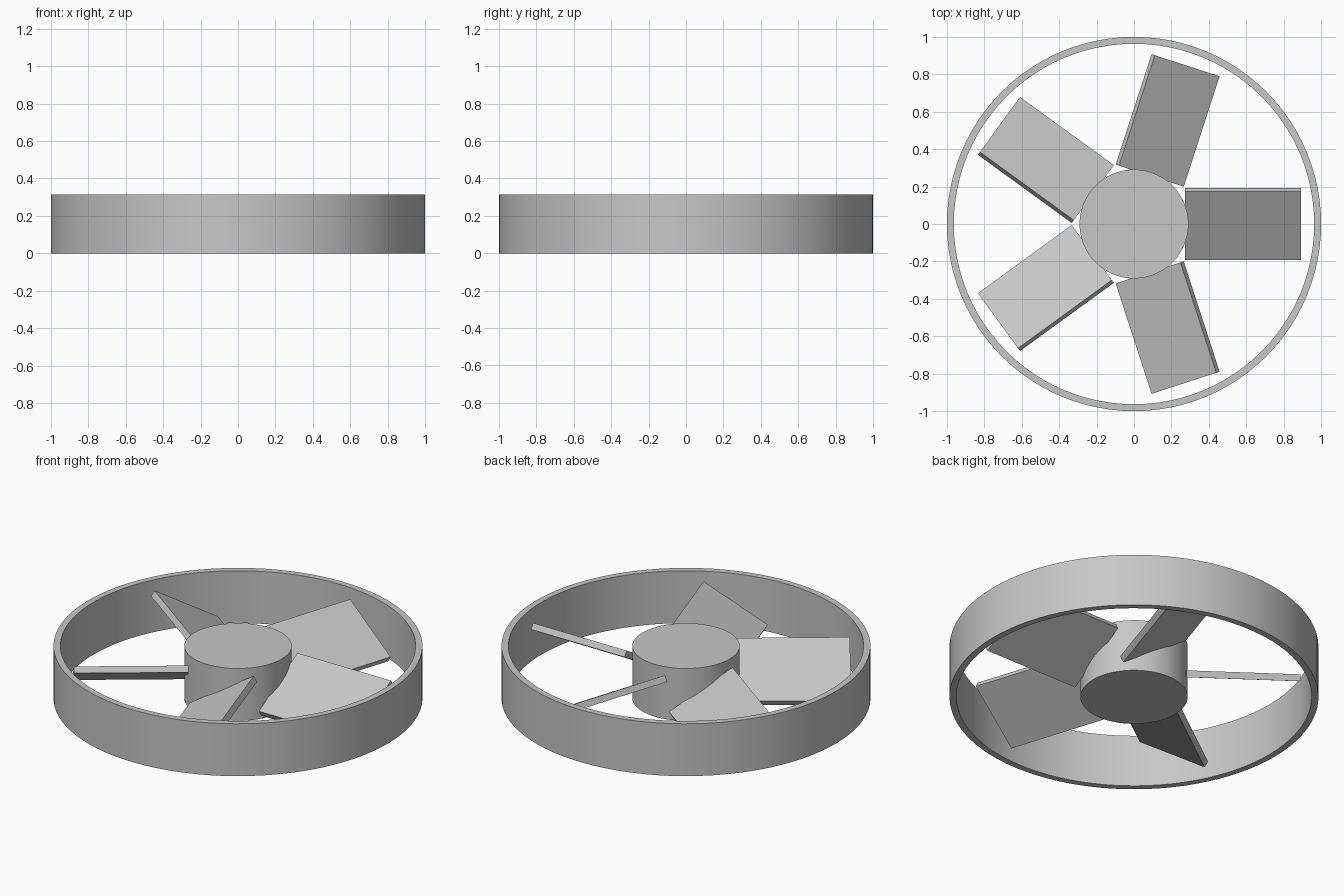
import bpy, bmesh, math
from mathutils import Matrix

cube = bpy.data.objects.get("Cube")
if cube:
    bpy.data.objects.remove(cube, do_unlink=True)

HEIGHT = 0.313
SEGMENTS = 96
BLADES = 5

grey = bpy.data.materials.new("plain_grey")
grey.use_nodes = True
grey.diffuse_color = (0.57, 0.57, 0.57, 1)
grey.node_tree.nodes["Principled BSDF"].inputs["Base Color"].default_value = grey.diffuse_color


def make_object(name, bm, smooth=False):
    bmesh.ops.recalc_face_normals(bm, faces=bm.faces)
    mesh = bpy.data.meshes.new(name)
    bm.to_mesh(mesh)
    bm.free()
    mesh.materials.append(grey)
    obj = bpy.data.objects.new(name, mesh)
    bpy.context.collection.objects.link(obj)
    if smooth:
        bpy.ops.object.select_all(action="DESELECT")
        obj.select_set(True)
        bpy.context.view_layer.objects.active = obj
        bpy.ops.object.shade_smooth_by_angle(angle=math.radians(30))
    return obj


# Outer ring: a rectangular section spun around the axis
bm = bmesh.new()
inner, outer = 0.963, 1.0
section = [bm.verts.new((r, 0, z)) for r, z in
           ((inner, 0), (outer, 0), (outer, HEIGHT), (inner, HEIGHT))]
edges = [bm.edges.new((section[i], section[(i + 1) % 4])) for i in range(4)]
bmesh.ops.spin(bm, geom=section + edges, cent=(0, 0, 0), axis=(0, 0, 1),
               angle=math.tau, steps=SEGMENTS, use_merge=True)
bmesh.ops.remove_doubles(bm, verts=bm.verts, dist=0.0001)
make_object("outer_ring", bm, smooth=True)

# Central hub
bm = bmesh.new()
bmesh.ops.create_cone(bm, cap_ends=True, segments=SEGMENTS, radius1=0.291,
                      radius2=0.291, depth=HEIGHT,
                      matrix=Matrix.Translation((0, 0, HEIGHT / 2)))
make_object("hub", bm, smooth=True)

# Pitched flat blades spaced evenly around the hub
for i in range(BLADES):
    bm = bmesh.new()
    bmesh.ops.create_cube(
        bm, size=1,
        matrix=Matrix.Rotation(math.tau * i / BLADES, 4, "Z")
        @ Matrix.Translation((0.582, 0, HEIGHT / 2))
        @ Matrix.Rotation(math.radians(30), 4, "X")
        @ Matrix.Diagonal((0.62, 0.42, 0.037, 1)))
    make_object(f"blade_{i + 1}", bm)
